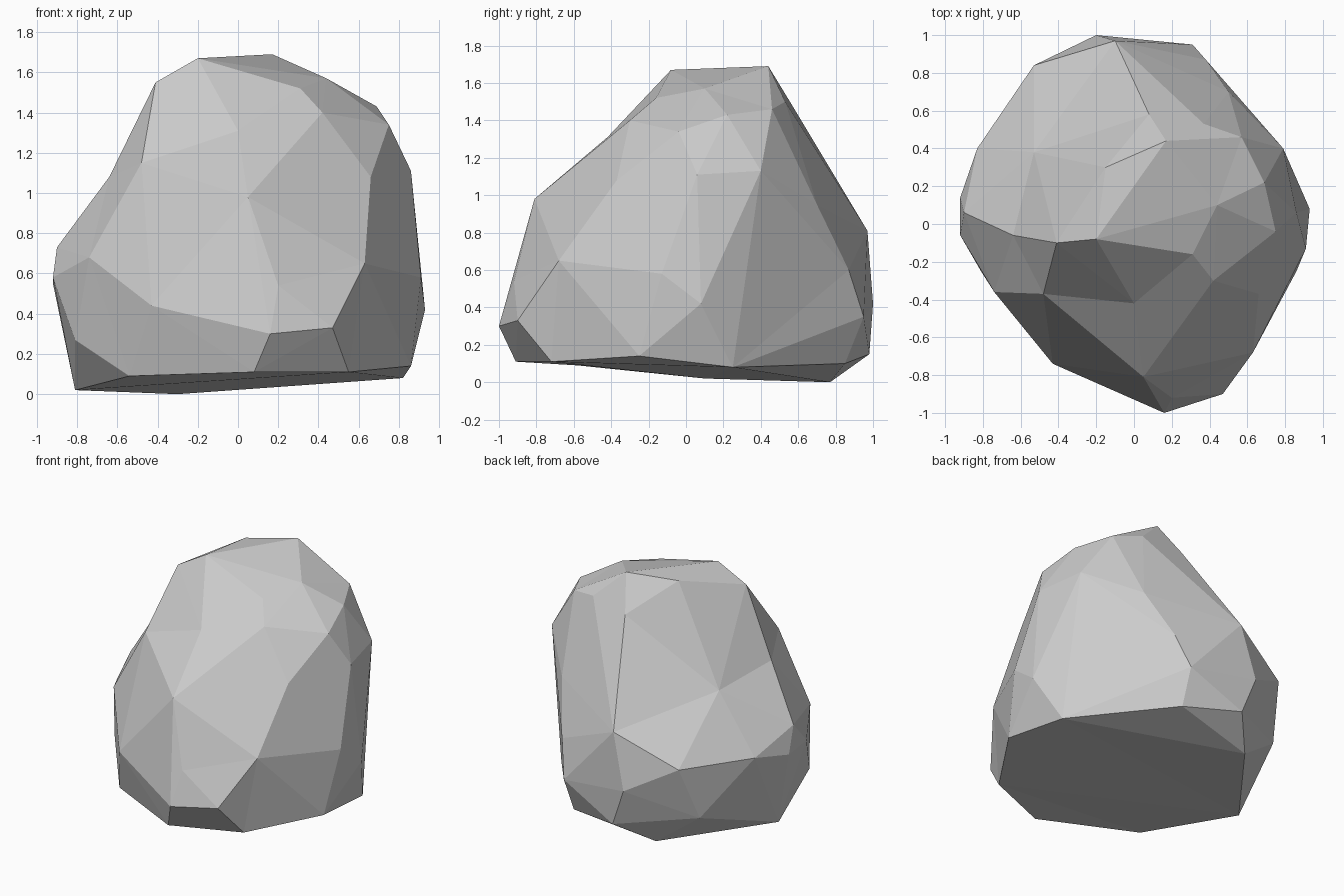
import bpy, bmesh
from mathutils import Vector

# Corner points of the boulder, from crown to base
corners = [
    # crown
    (-.20, -.08, 1.67), (.17, .44, 1.69), (-.15, .30, 1.66), (-.41, -.10, 1.55),
    (.31, -.16, 1.52), (.44, .10, 1.57), (.69, .22, 1.43), (.57, .46, 1.46),
    (.37, .53, 1.50), (.08, .58, 1.46), (.75, -.04, 1.34), (.42, -.30, 1.40),
    # shoulders
    (.0, -.42, 1.31), (-.48, -.37, 1.15), (.05, -.81, .98), (.66, -.37, 1.08),
    (.86, .06, 1.11), (.79, .40, 1.13), (.50, .70, .95), (-.10, .97, .81),
    (-.53, .38, 1.0), (-.64, -.06, 1.08), (-.90, .06, .73),
    # belly
    (-.53, .84, .60), (-.83, .40, .60), (-.92, .14, .55), (-.92, -.06, .58),
    (-.74, -.36, .68), (-.43, -.74, .44), (.20, -.92, .54), (.63, -.68, .65),
    (.91, -.13, .58), (.93, .08, .42), (.38, .87, .60), (.31, .95, .35),
    (-.20, 1.0, .42), (.16, -1.0, .30), (.47, -.90, .33),
    # foot
    (.86, -.25, .14), (.08, -.91, .11), (.55, -.72, .11), (-.81, -.25, .27),
    (-.54, -.58, .09), (-.81, .10, .02), (-.30, .77, .0), (.82, .25, .08),
    (.30, .85, .10), (-.60, .70, .22), (-.10, .98, .15),
]

# Skin the points on a rounded proxy so shallow hollows survive, then restore them
centre = Vector((0, 0, .75))
bm = bmesh.new()
true_pos = {}
for c in corners:
    d = Vector(c) - centre
    v = bm.verts.new(d.normalized() * d.length ** .45)
    true_pos[v] = Vector(c)
bmesh.ops.convex_hull(bm, input=bm.verts[:])
for v in bm.verts:
    v.co = true_pos[v]
for v in [v for v in bm.verts if not v.link_faces]:
    bm.verts.remove(v)
bmesh.ops.recalc_face_normals(bm, faces=bm.faces[:])

mesh = bpy.data.meshes.new("boulder")
bm.to_mesh(mesh)
bm.free()
boulder = bpy.data.objects.new("boulder", mesh)
bpy.context.collection.objects.link(boulder)
